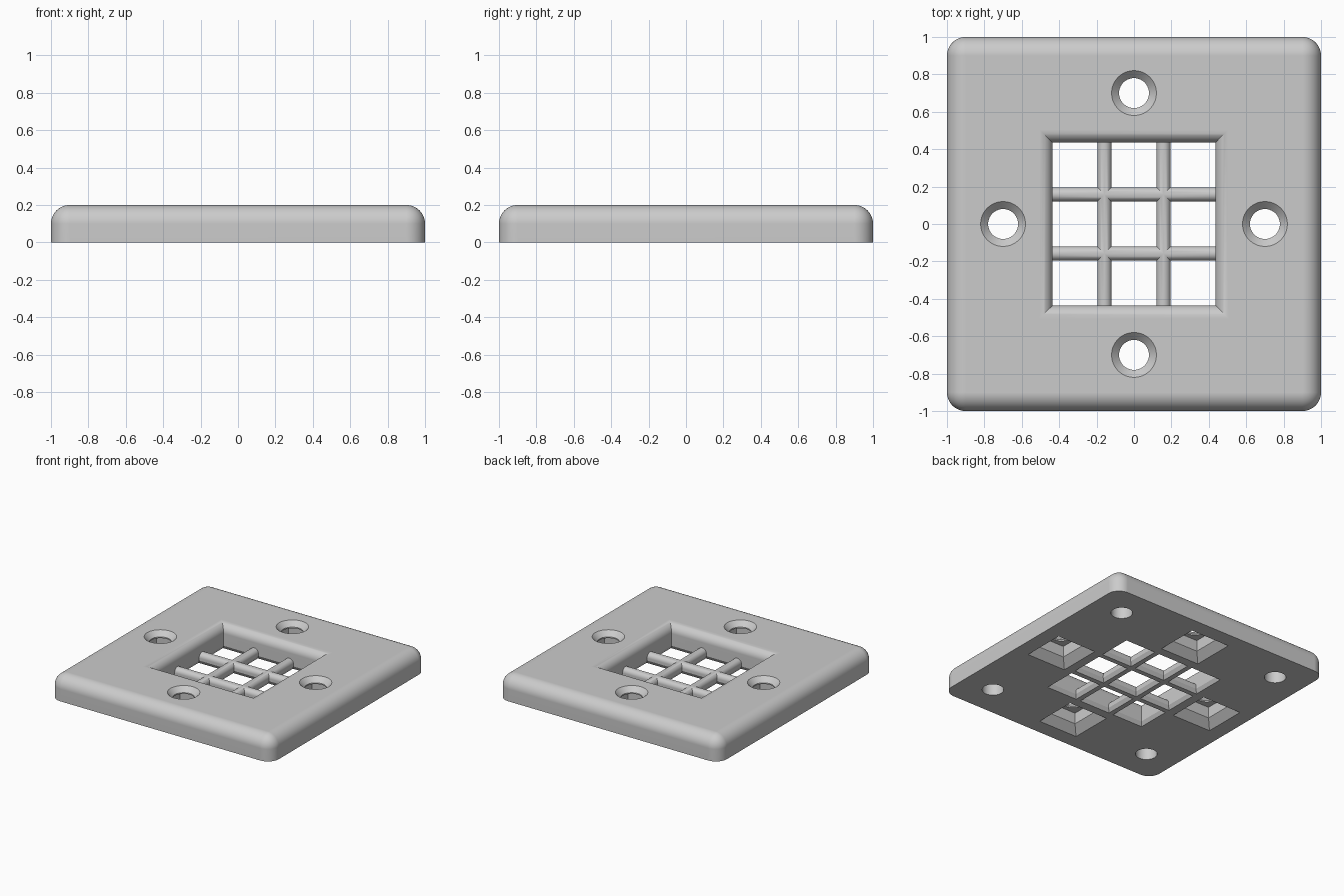
import bpy, bmesh, math

old = bpy.data.objects.get("Cube")
if old:
    bpy.data.objects.remove(old, do_unlink=True)

HEIGHT = 0.2
CELL_PITCH = 0.316       # spacing of the grille cells
BAR = 0.0375             # half width of a grille bar
WINDOW = 0.435           # half width of the window
FLARE = 0.0175           # underside flare of the openings
FLARE_Z = 0.03

grey = bpy.data.materials.new("light_grey")
grey.use_nodes = True
colour = (0.6, 0.6, 0.6, 1)
grey.diffuse_color = colour
grey.node_tree.nodes["Principled BSDF"].inputs["Base Color"].default_value = colour


def finish(bm, name):
    """Turn a bmesh into a scene object."""
    bmesh.ops.recalc_face_normals(bm, faces=bm.faces)
    mesh = bpy.data.meshes.new(name)
    bm.to_mesh(mesh)
    bm.free()
    mesh.materials.append(grey)
    obj = bpy.data.objects.new(name, mesh)
    bpy.context.collection.objects.link(obj)
    return obj


def bridge(bm, rings):
    """Skin a stack of vertex rings and cap both ends."""
    n = len(rings[0])
    for a, b in zip(rings, rings[1:]):
        for i in range(n):
            j = (i + 1) % n
            bm.faces.new((a[i], a[j], b[j], b[i]))
    bm.faces.new(rings[0])
    bm.faces.new(rings[-1])


def lofts(name, centres, profile, sides):
    """Solids from (half width, z) profiles, square or round, at each centre."""
    bm = bmesh.new()
    scale = math.sqrt(2) if sides == 4 else 1
    for cx, cy in centres:
        rings = []
        for r, z in profile:
            angles = [math.tau * (i + 0.5) / sides for i in range(sides)]
            rings.append([bm.verts.new((cx + r * scale * math.cos(a),
                                        cy + r * scale * math.sin(a), z))
                          for a in angles])
        bridge(bm, rings)
    return finish(bm, name)


def bars(name, along_x):
    """Two parallel bars with round tops and tapered undersides."""
    arc = [(BAR * math.cos(math.pi * i / 16), 0.05 + BAR * math.sin(math.pi * i / 16))
           for i in range(17)]
    section = [(-BAR, FLARE_Z), (FLARE - BAR, 0), (BAR - FLARE, 0), (BAR, FLARE_Z)] + arc
    bm = bmesh.new()
    for offset in (-CELL_PITCH / 2, CELL_PITCH / 2):
        rings = []
        for end in (-0.47, 0.47):
            rings.append([bm.verts.new((end, offset + s, z) if along_x
                                       else (offset + s, end, z)) for s, z in section])
        bridge(bm, rings)
    return finish(bm, name)


def combine(target, tool, operation):
    """Apply a boolean and discard the helper."""
    tool.hide_render = True
    mod = target.modifiers.new(tool.name, "BOOLEAN")
    mod.operation = operation
    mod.solver = "EXACT"
    mod.object = tool
    bpy.context.view_layer.objects.active = target
    bpy.ops.object.modifier_apply(modifier=mod.name)
    bpy.data.objects.remove(tool, do_unlink=True)


# Plate with rounded corners and top rim, sharp flat underside
bm = bmesh.new()
bmesh.ops.create_cube(bm, size=1)
for v in bm.verts:
    v.co = (v.co.x * 2, v.co.y * 2, (v.co.z + 0.5) * HEIGHT)
rim = [e for e in bm.edges if max(v.co.z for v in e.verts) > 0.1]
bmesh.ops.bevel(bm, geom=rim, offset=0.1, offset_type="OFFSET", segments=12,
                profile=0.5, affect="EDGES")
plate = finish(bm, "cover_plate")

# Square window with a rounded upper lip and flared underside
lip = 0.07
steps = [math.pi / 2 * i / 10 for i in range(11)]
window = [(WINDOW + FLARE * 4 / 3, -FLARE_Z / 3), (WINDOW, FLARE_Z)]
window += [(WINDOW + lip * (1 - math.cos(a)), HEIGHT - lip * (1 - math.sin(a)))
           for a in steps]
window.append((WINDOW + lip, HEIGHT + 0.05))
combine(plate, lofts("window_cutter", [(0, 0)], window, 4), "DIFFERENCE")

# Square recesses under the four screw holes
middles = [(0.7, 0), (-0.7, 0), (0, 0.7), (0, -0.7)]
recess = [(0.185, -0.01), (0.115, 0.06), (0.115, 0.15)]
combine(plate, lofts("recess_cutter", middles, recess, 4), "DIFFERENCE")

# Countersunk screw holes
screw = [(0.08, 0.1), (0.08, 0.16), (0.13, 0.21)]
combine(plate, lofts("screw_cutter", middles, screw, 48), "DIFFERENCE")

# Blind round holes under the corners
corners = [(x, y) for x in (-0.74, 0.74) for y in (-0.74, 0.74)]
blind = [(0.08, -0.02), (0.08, 0.12)]
combine(plate, lofts("corner_hole_cutter", corners, blind, 40), "DIFFERENCE")

# Grille bars crossing the window
combine(plate, bars("bars_across", True), "UNION")
combine(plate, bars("bars_along", False), "UNION")

# Smooth curved surfaces, crisp edges
bpy.ops.object.select_all(action="DESELECT")
plate.select_set(True)
bpy.context.view_layer.objects.active = plate
bpy.ops.object.shade_smooth_by_angle(angle=math.radians(30))
normals = plate.modifiers.new("even_normals", "WEIGHTED_NORMAL")
normals.keep_sharp = True
